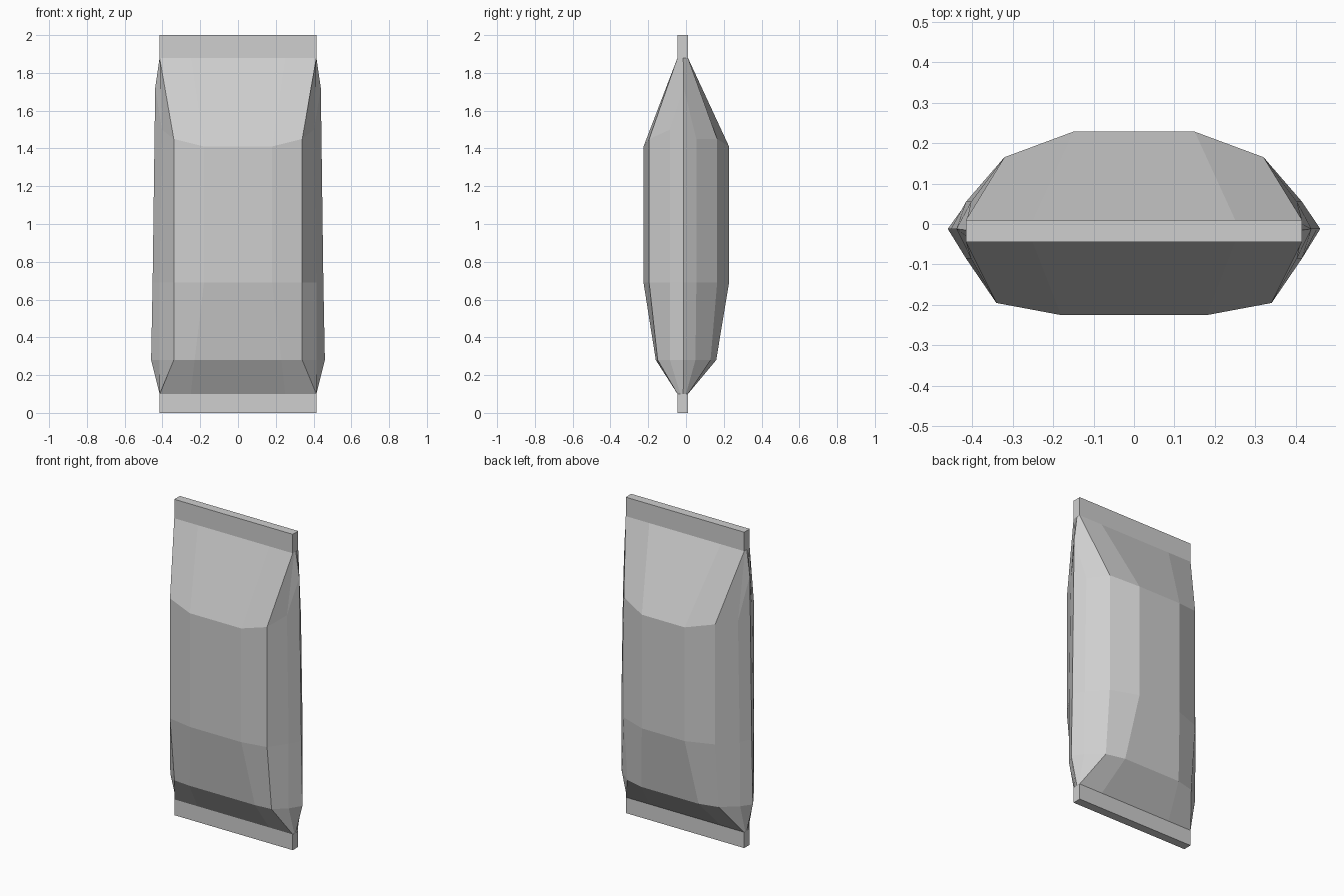
import bpy
import bmesh

cube = bpy.data.objects.get("Cube")
if cube:
    bpy.data.objects.remove(cube, do_unlink=True)

# Single light grey wrapper material
grey = bpy.data.materials.new("light grey")
grey.use_nodes = True
colour = (0.62, 0.62, 0.62, 1)
grey.diffuse_color = colour
grey.node_tree.nodes["Principled BSDF"].inputs["Base Color"].default_value = colour

# Shared dimensions
SEAL_X, SEAL_FRONT, SEAL_BACK = 0.415, -0.045, 0.01
SEAL_LOW, SEAL_HIGH, TOP = 0.1, 1.88, 2.0
HEM, BELLY = 0.28, 0.69


def add_object(name, bm):
    mesh = bpy.data.meshes.new(name)
    bm.to_mesh(mesh)
    bm.free()
    mesh.materials.append(grey)
    obj = bpy.data.objects.new(name, mesh)
    bpy.context.collection.objects.link(obj)
    return obj


def add_seal(name, low, high):
    bm = bmesh.new()
    bmesh.ops.create_cube(bm, size=1)
    size = (2 * SEAL_X, SEAL_BACK - SEAL_FRONT, high - low)
    bmesh.ops.scale(bm, vec=size, verts=bm.verts)
    centre = (0, (SEAL_BACK + SEAL_FRONT) / 2, (low + high) / 2)
    bmesh.ops.translate(bm, vec=centre, verts=bm.verts)
    return add_object(name, bm)


# Creases running up the pouch on the left half, front to back:
# seal xy, belly xy, hem xy, shoulder height
creases = [
    ((0.25, SEAL_FRONT), (0.18, -0.225), (0.23, -0.16), 1.41),    # front panel
    ((SEAL_X, SEAL_FRONT), (0.34, -0.195), (0.34, -0.15), 1.45),  # front corner
    ((SEAL_X, -0.03), (0.415, -0.085), (0.415, -0.085), 1.5),     # front fold
    ((SEAL_X, -0.015), (0.452, -0.012), (0.46, -0.012), 1.72),    # side ridge
    ((SEAL_X, 0.0), (0.415, 0.055), (0.415, 0.05), 1.45),         # back fold
    ((SEAL_X, SEAL_BACK), (0.32, 0.165), (0.32, 0.13), 1.45),     # back corner
    ((0.25, SEAL_BACK), (0.15, 0.228), (0.2, 0.16), 1.41),        # back panel
]


def crease_points(crease):
    seal, belly, hem, shoulder = crease
    # The sides draw in slightly towards the shoulder
    taper = 0.97 if belly[0] > 0.4 else 1
    return [(*seal, SEAL_LOW), (*hem, HEM), (*belly, BELLY),
            (belly[0] * taper, belly[1], shoulder), (*seal, SEAL_HIGH)]


# Pouch: mirror the creases, then skin between neighbours
columns = [crease_points(c) for c in creases]
columns += [[(-x, y, z) for x, y, z in col] for col in reversed(columns)]
bm = bmesh.new()
grid = [[bm.verts.new(p) for p in col] for col in columns]
for i, col in enumerate(grid):
    nxt = grid[(i + 1) % len(grid)]
    for k in range(len(col) - 1):
        bm.faces.new((col[k], nxt[k], nxt[k + 1], col[k + 1]))
add_object("pouch", bm)

# Flat crimped strips closing both ends
add_seal("bottom_seal", 0, SEAL_LOW)
add_seal("top_seal", SEAL_HIGH, TOP)
